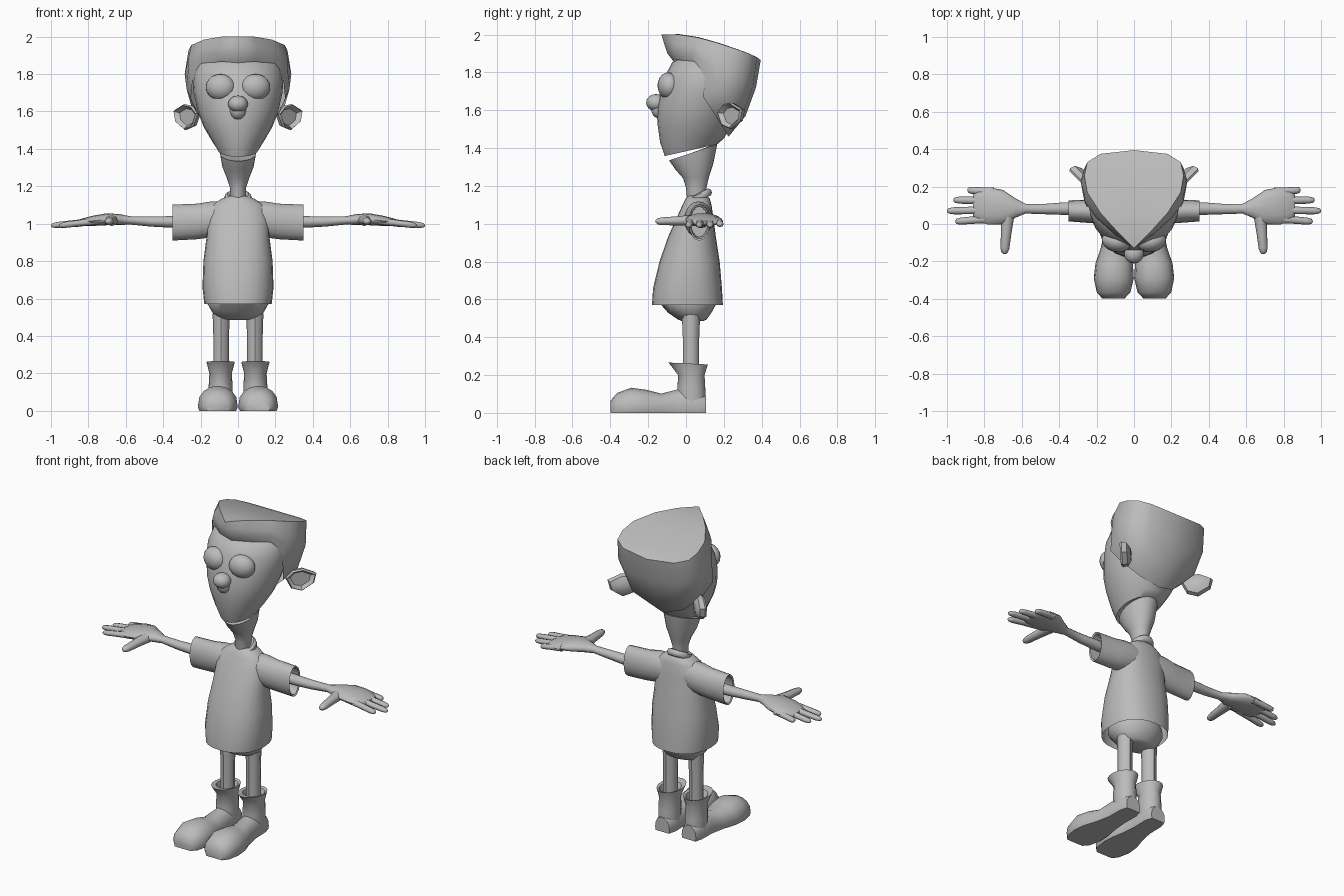
import bpy, bmesh, math
from mathutils import Vector

if "Cube" in bpy.data.objects:
    bpy.data.objects.remove(bpy.data.objects["Cube"])

grey = bpy.data.materials.new("plain grey")
grey.diffuse_color = (0.5, 0.5, 0.5, 1)
grey.use_nodes = True
grey.node_tree.nodes["Principled BSDF"].inputs["Base Color"].default_value = grey.diffuse_color


def finish(name, bm, mirror=False, angle=45):
    bmesh.ops.recalc_face_normals(bm, faces=bm.faces)
    me = bpy.data.meshes.new(name)
    bm.to_mesh(me)
    bm.free()
    me.materials.append(grey)
    ob = bpy.data.objects.new(name, me)
    bpy.context.collection.objects.link(ob)
    bpy.ops.object.select_all(action='DESELECT')
    ob.select_set(True)
    bpy.context.view_layer.objects.active = ob
    bpy.ops.object.shade_smooth_by_angle(angle=math.radians(angle))
    if mirror:
        ob.modifiers.new("mirror", 'MIRROR').merge_threshold = 0.0005
    return ob


def loft(name, rings, start=True, end=True, closed=True, mirror=False, angle=45):
    """Skin a list of point rings, with optional end caps."""
    bm = bmesh.new()
    vs = [[bm.verts.new(p) for p in r] for r in rings]
    n = len(rings[0])
    for a, b in zip(vs, vs[1:]):
        for i in range(n if closed else n - 1):
            j = (i + 1) % n
            bm.faces.new((a[i], a[j], b[j], b[i]))
    if start:
        bm.faces.new(vs[0])
    if end:
        bm.faces.new(vs[-1])
    return finish(name, bm, mirror, angle)


def oval(n, power=2.0):
    """Unit superellipse points."""
    out = []
    for i in range(n):
        a = 2 * math.pi * i / n
        c, s = math.cos(a), math.sin(a)
        out.append((math.copysign(abs(c) ** (2 / power), c),
                    math.copysign(abs(s) ** (2 / power), s)))
    return out


def level(cx, hw, yf, yb, zf, zb=None, n=24, power=2.0):
    """Ring around z, from front yf to back yb, tilting from zf to zb."""
    zb = zf if zb is None else zb
    cy, ry = (yf + yb) / 2, (yb - yf) / 2
    return [Vector((cx + hw * c, cy + ry * s, zf + (zb - zf) * (s + 1) / 2))
            for c, s in oval(n, power)]


def along_x(x, cy, hy, cz, hz, n=12):
    return [Vector((x, cy + hy * c, cz + hz * s)) for c, s in oval(n)]


def ball(name, loc, size, turn=0, mirror=False):
    bm = bmesh.new()
    bmesh.ops.create_uvsphere(bm, u_segments=16, v_segments=10, radius=1)
    ca, sa = math.cos(turn), math.sin(turn)
    for v in bm.verts:
        x, y, z = v.co.x * size[0], v.co.y * size[1], v.co.z * size[2]
        v.co = Vector(loc) + Vector((x * ca - y * sa, x * sa + y * ca, z))
    return finish(name, bm, mirror)


def finger(name, a, b, r0, r1):
    """Round-tipped tapered finger from a to b."""
    a, b = Vector(a), Vector(b)
    d = (b - a).normalized()
    side = d.cross(Vector((0, 0, 1))).normalized()
    up = side.cross(d)
    rings = []
    for t, k in ((0, 1), (.45, .95), (.85, 1), (.96, .8), (1, .35)):
        r = (r0 + (r1 - r0) * t) * k
        rings.append([a.lerp(b, t) + side * r * c + up * r * .85 * s for c, s in oval(8)])
    loft(name, rings, mirror=True, angle=60)


# Head above the mouth
loft("head", [level(0, *r) for r in (
    (.07, -.08, .13, 1.385, 1.42),
    (.105, -.112, .165, 1.358, 1.42), (.138, -.137, .20, 1.43, 1.45),
    (.185, -.15, .24, 1.52), (.215, -.155, .28, 1.60), (.238, -.137, .32, 1.70),
    (.243, -.112, .34, 1.78), (.22, -.072, .33, 1.855), (.12, .02, .25, 1.90))])

# Neck and lower jaw, open mouth slit above
loft("jaw_and_neck", [level(0, *r) for r in (
    (.045, .01, .10, 1.08), (.042, 0, .108, 1.19), (.06, -.015, .122, 1.24, 1.25),
    (.083, -.055, .145, 1.285, 1.32), (.097, -.09, .165, 1.335, 1.42),
    (.08, -.07, .15, 1.335, 1.42))])

# Eyes and nose
ball("eye", (.094, -.093, 1.73), (.08, .057, .07), .2, True)
ball("nose", (0, -.158, 1.64), (.053, .053, .045))
ball("nose_base", (0, -.135, 1.605), (.045, .05, .05))

# Hair: stations from front to back, each running top, upper, lower, hairline
stations = (
    ((0, -.13, 2.0), (0, -.115, 1.95), (0, -.098, 1.90), (0, -.068, 1.86)),
    ((.09, -.04, 2.0), (.10, -.055, 1.95), (.10, -.06, 1.91), (.092, -.045, 1.868)),
    ((.18, .06, 1.985), (.20, .045, 1.94), (.205, .035, 1.90), (.192, .045, 1.85)),
    ((.25, .17, 1.955), (.262, .14, 1.90), (.265, .12, 1.84), (.242, .10, 1.775)),
    ((.265, .26, 1.925), (.285, .23, 1.80), (.275, .17, 1.72), (.252, .09, 1.67)),
    ((.25, .33, 1.90), (.265, .30, 1.76), (.25, .24, 1.63), (.21, .15, 1.58)),
    ((.18, .375, 1.88), (.175, .355, 1.73), (.165, .30, 1.58), (.12, .20, 1.50)),
    ((0, .395, 1.865), (0, .37, 1.72), (0, .315, 1.57), (0, .225, 1.46)))
crown = [[(0, st[0][1] * .98 + .004, st[0][2] + .002)] + list(st) for st in stations]
crown[0][0] = stations[0][0]
crown[-1][0] = stations[-1][0]
hair = loft("hair", crown, False, False, closed=False, mirror=True, angle=50)
bm = bmesh.new()
bm.from_mesh(hair.data)
bmesh.ops.remove_doubles(bm, verts=bm.verts, dist=.0005)
bmesh.ops.recalc_face_normals(bm, faces=bm.faces)
if sum(f.normal.z * f.calc_area() for f in bm.faces) < 0:
    bmesh.ops.reverse_faces(bm, faces=bm.faces)
bm.to_mesh(hair.data)
bm.free()

# Cupped ears
outline = ((0, 1.59), (.03, 1.63), (.075, 1.64), (.13, 1.605), (.12, 1.545), (.07, 1.50), (.025, 1.52))


def ear_ring(scale, off):
    pts = []
    for u, z in outline:
        u, z = .065 + (u - .065) * scale, 1.57 + (z - 1.57) * scale
        pts.append(Vector((.205 + u + off, .175 + u - off, z)))
    return pts


loft("ear", [ear_ring(s, o) for s, o in ((.5, -.025), (.9, -.012), (1, .008), (.9, .016), (.65, .0))],
     mirror=True, angle=40)

# Shirt body
loft("shirt_body", [level(0, *r, power=2.3) for r in (
    (.18, -.18, .195, .57), (.19, -.174, .19, .66), (.185, -.14, .178, .80),
    (.168, -.095, .158, .93), (.165, -.05, .145, 1.03), (.14, -.018, .135, 1.10),
    (.085, 0, .125, 1.135), (.045, .01, .11, 1.148))], start=False)

# Open sleeves with turned-in cuffs
loft("sleeve", [along_x(*r, n=16) for r in (
    (.06, .065, .07, 1.03, .09), (.15, .066, .075, 1.022, .096), (.22, .068, .064, 1.012, .095),
    (.35, .07, .056, 1.006, .096), (.345, .07, .048, 1.006, .086), (.2, .07, .045, 1.01, .08))],
    start=False, mirror=True)

# Collar ring, higher at the back and dipping at the front
bm = bmesh.new()
rows = []
for i in range(24):
    a = 2 * math.pi * i / 24
    c, s = math.cos(a), math.sin(a)
    dip = .03 * max(0, -s) ** 6
    rows.append([bm.verts.new(((.056 + .019 * p) * c, .058 + (.06 + .019 * p) * s,
                               1.135 + .03 * s - dip + .022 * q)) for p, q in oval(8)])
for i in range(24):
    a, b = rows[i], rows[(i + 1) % 24]
    for j in range(8):
        k = (j + 1) % 8
        bm.faces.new((a[j], a[k], b[k], b[j]))
finish("collar", bm)

# Arms running into flat palms
loft("arm_and_palm", [along_x(*r) for r in (
    (.22, .082, .036, 1.01, .034), (.38, .082, .033, 1.01, .03), (.47, .08, .028, 1.012, .027),
    (.58, .082, .026, 1.018, .022), (.63, .085, .05, 1.022, .029), (.70, .09, .092, 1.024, .032),
    (.78, .097, .1, 1.015, .027), (.84, .097, .082, 1.007, .019), (.86, .097, .06, 1.005, .01))],
    mirror=True, angle=60)

# Fingers and thumb
for nm, y0, y1, x1, z1 in (("index_finger", .03, .013, .955, .99), ("middle_finger", .075, .07, 1.0, .99),
                           ("ring_finger", .125, .128, .965, .99), ("little_finger", .17, .182, .89, .995)):
    finger(nm, (.75, y0, 1.015), (x1, y1, z1), .024, .018)
finger("thumb", (.675, .05, 1.018), (.693, -.16, 1.012), .036, .022)

# Shorts and legs
loft("shorts", [level(0, *r) for r in (
    (.07, -.02, .09, .485), (.115, -.045, .11, .495), (.14, -.095, .135, .53),
    (.165, -.135, .16, .575), (.16, -.13, .155, .61))])
loft("leg", [level(.09, *r, n=8) for r in (
    (.042, -.017, .07, .2), (.042, -.017, .07, .40), (.046, -.022, .075, .52))], mirror=True)


# Boots: foot lofted front to back with a flat sole, plus a flared shaft
def foot_ring(y, cx, hw, h):
    pts = [Vector((cx + hw * .92 * k, y, 0)) for k in (-1, 1)]
    for i in range(9):
        a = math.pi * i / 8
        pts.append(Vector((cx + hw * math.cos(a), y, .02 + (h - .02) * math.sin(a) ** .8)))
    return pts


loft("boot_foot", [foot_ring(*r) for r in (
    (-.398, .11, .06, .065), (-.365, .109, .09, .105), (-.29, .108, .107, .133),
    (-.21, .106, .10, .122), (-.13, .10, .078, .102), (-.04, .095, .064, .125),
    (.06, .093, .064, .12), (.105, .093, .05, .09))], mirror=True, angle=50)
loft("boot_shaft", [level(.093, *r, n=16) for r in (
    (.06, -.04, .105, .04), (.064, -.045, .102, .13), (.06, -.042, .098, .20),
    (.076, -.092, .116, .266, .256), (.06, -.05, .098, .258, .25), (.05, -.03, .085, .22))], mirror=True)
